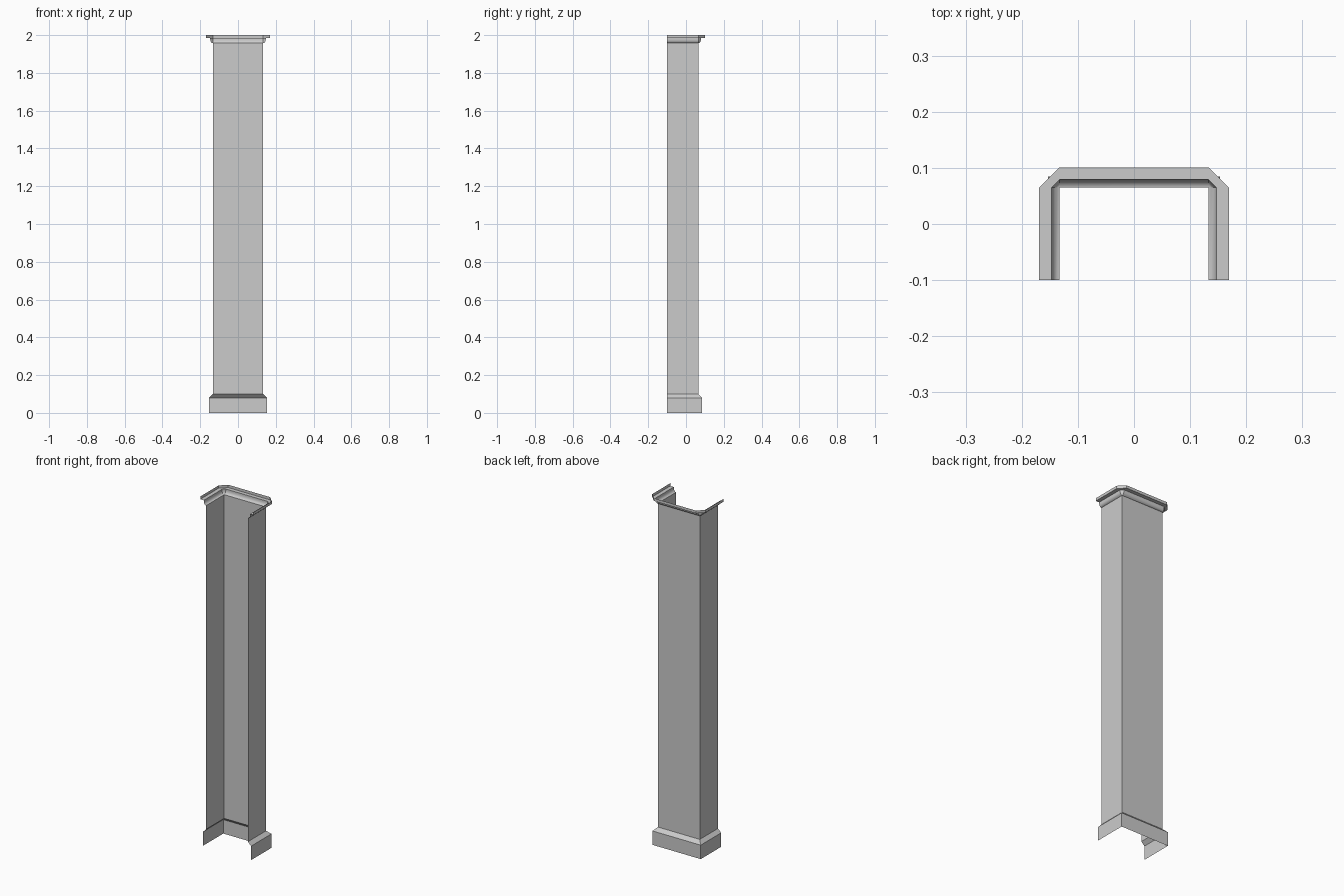
import bpy, bmesh, math

if "Cube" in bpy.data.objects:
    bpy.data.objects.remove(bpy.data.objects["Cube"])

W, H, BACK = 0.133, 0.065, -0.10   # shaft half width, closed side y, open side y


def outline(d, cut):
    """U-shaped plan offset outward by d, with square or clipped corners."""
    if cut:
        right = [(W + d, BACK), (W + d, H), (W, H + d)]
    else:
        right = [(W + d, BACK), (W + d, H + d)]
    return right + [(-x, y) for x, y in reversed(right)]


def sweep(name, profile, cut=False, smooth=False):
    """Open shell following the U-shaped plan; profile is (offset, z)."""
    bm = bmesh.new()
    rows = [[bm.verts.new((x, y, z)) for x, y in outline(d, cut)] for d, z in profile]
    for a, b in zip(rows, rows[1:]):
        for i in range(len(a) - 1):
            bm.faces.new((a[i], a[i + 1], b[i + 1], b[i]))
    bmesh.ops.remove_doubles(bm, verts=bm.verts, dist=1e-5)
    me = bpy.data.meshes.new(name)
    bm.to_mesh(me)
    bm.free()
    ob = bpy.data.objects.new(name, me)
    bpy.context.collection.objects.link(ob)
    if smooth:
        bpy.ops.object.select_all(action='DESELECT')
        ob.select_set(True)
        bpy.context.view_layer.objects.active = ob
        bpy.ops.object.shade_smooth_by_angle(angle=math.radians(30))
    return ob


# Plinth with sloped top
sweep("base", [(0.02, 0), (0.02, 0.08), (0, 0.10)])

# Plain shaft
sweep("shaft", [(0, 0.10), (0, 1.957)])

# Capital: rounded moulding, then a projecting lip with clipped corners
curve = [(0.014 * math.sin(t), 1.957 + 0.02 * (1 - math.cos(t)))
         for t in (math.pi / 2 * i / 5 for i in range(6))]
sweep("capital", curve + [(0.014, 1.984), (0.036, 1.984), (0.036, 2.0)],
      cut=True, smooth=True)
